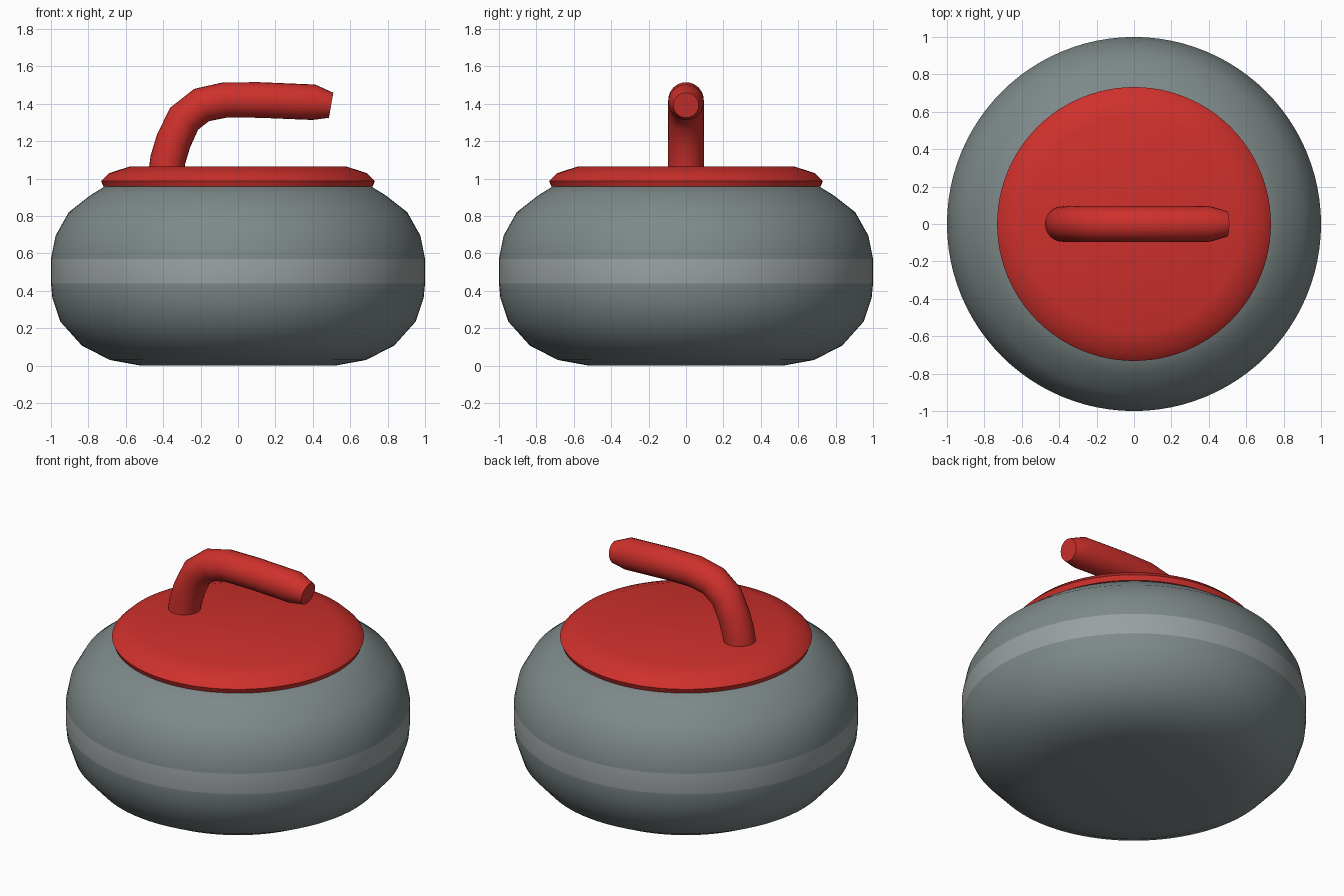
import bpy, bmesh
from math import cos, sin, tau, radians
from mathutils import Vector

if "Cube" in bpy.data.objects:
    bpy.data.objects.remove(bpy.data.objects["Cube"])


def material(name, rgb):
    m = bpy.data.materials.new(name)
    m.diffuse_color = (*rgb, 1)
    m.use_nodes = True
    m.node_tree.nodes["Principled BSDF"].inputs["Base Color"].default_value = m.diffuse_color
    return m


def skin(name, rings, mats, band=()):
    """Bridge closed rings of points, cap both ends; band = ring gaps using the second material."""
    bm = bmesh.new()
    loops = [[bm.verts.new(p) for p in ring] for ring in rings]
    n = len(loops[0])
    for k in range(len(loops) - 1):
        a, b = loops[k], loops[k + 1]
        for i in range(n):
            j = (i + 1) % n
            f = bm.faces.new((a[i], a[j], b[j], b[i]))
            f.material_index = 1 if k in band else 0
    bm.faces.new(loops[0][::-1])
    bm.faces.new(loops[-1])
    bmesh.ops.recalc_face_normals(bm, faces=bm.faces)
    me = bpy.data.meshes.new(name)
    bm.to_mesh(me)
    bm.free()
    for m in mats:
        me.materials.append(m)
    ob = bpy.data.objects.new(name, me)
    bpy.context.collection.objects.link(ob)
    bpy.ops.object.select_all(action='DESELECT')
    ob.select_set(True)
    bpy.context.view_layer.objects.active = ob
    bpy.ops.object.shade_smooth_by_angle(angle=radians(50))
    return ob


def lathe(profile, n=96):
    return [[(r * cos(tau * i / n), r * sin(tau * i / n), z) for i in range(n)]
            for r, z in profile]


def tube(path, n=24):
    """Rings along a path of (x, z, radius) in the XZ plane."""
    pts = [Vector((x, 0, z)) for x, z, _ in path]
    rings = []
    for k, p in enumerate(pts):
        t = (pts[min(k + 1, len(pts) - 1)] - pts[max(k - 1, 0)]).normalized()
        side = Vector((0, 1, 0))
        up = t.cross(side)
        r = path[k][2]
        rings.append([p + r * (cos(tau * i / n) * side + sin(tau * i / n) * up)
                      for i in range(n)])
    return rings


granite = material("granite", (0.21, 0.25, 0.25))
pale = material("pale_band", (0.32, 0.35, 0.35))
red = material("red_plastic", (0.62, 0.03, 0.025))

# Stone with its pale striking band
skin("stone", lathe([(0.52, 0.0), (0.685, 0.03), (0.835, 0.107), (0.95, 0.235),
                     (0.993, 0.365), (1.0, 0.44), (1.0, 0.57), (0.975, 0.695),
                     (0.905, 0.82), (0.79, 0.91), (0.70, 0.965)]),
     [granite, pale], band=(5,))

# Red top cap
skin("top_cap", lathe([(0.72, 0.957), (0.732, 0.987), (0.69, 1.028), (0.578, 1.065)]), [red])

# Bent handle, narrowing at the free end
R = 0.095
skin("handle", tube([(-0.385, 1.02, R), (-0.375, 1.10, R), (-0.345, 1.20, R),
                     (-0.288, 1.32, R), (-0.195, 1.393, R), (-0.07, 1.42, R),
                     (0.115, 1.42, R), (0.405, 1.408, R), (0.498, 1.392, 0.068)]), [red])
